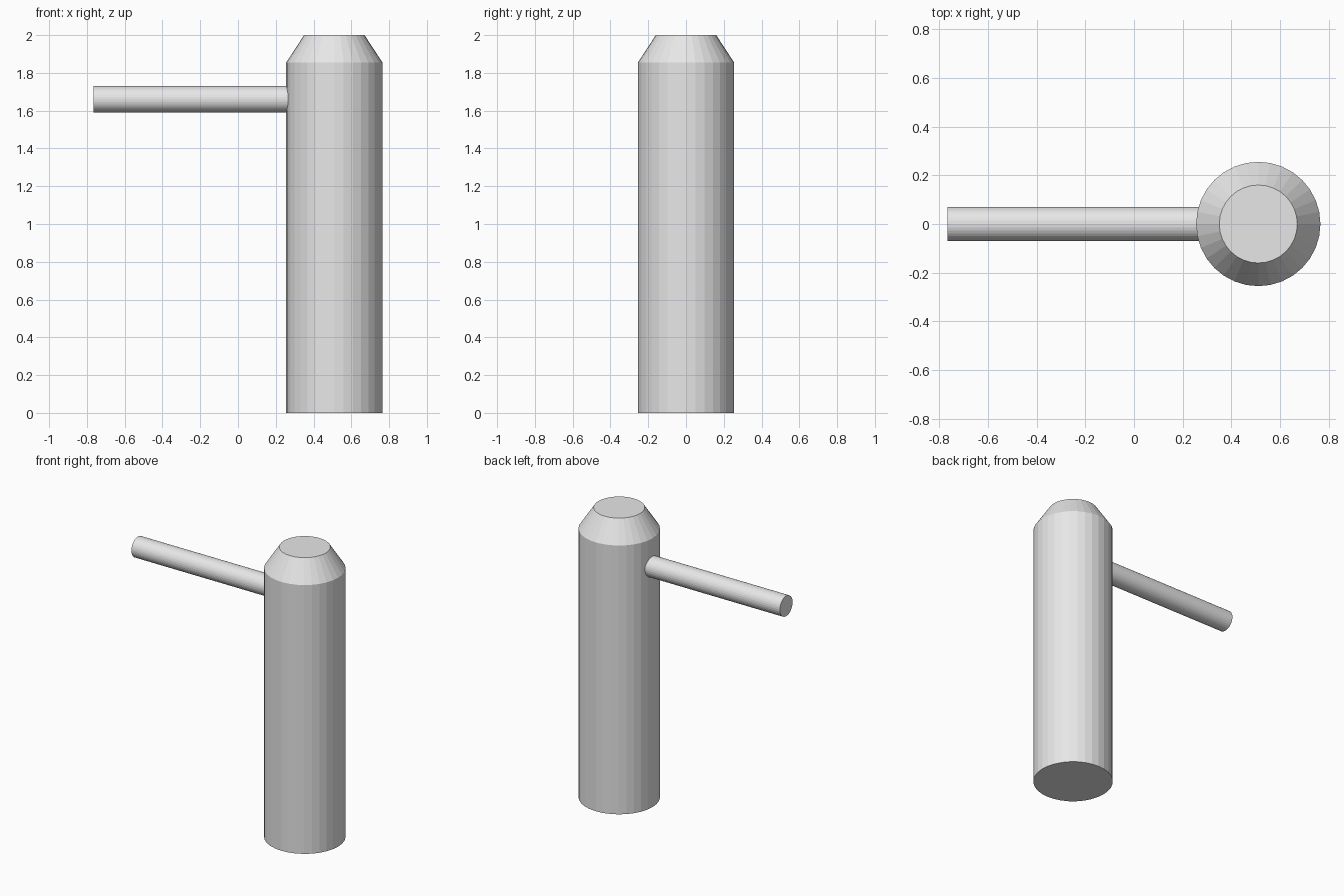
import bpy
from math import pi

cube = bpy.data.objects.get("Cube")
if cube:
    bpy.data.objects.remove(cube, do_unlink=True)

# One plain grey for the whole model
grey = bpy.data.materials.new("light grey")
grey.use_nodes = True
colour = (0.8, 0.8, 0.8, 1)
grey.diffuse_color = colour
grey.node_tree.nodes["Principled BSDF"].inputs["Base Color"].default_value = colour

SIDES = 32
BODY_X, BODY_R, TOP_R = 0.51, 0.255, 0.16
SHOULDER_Z, TOP_Z = 1.855, 2.0
BAR_R, BAR_Z, BAR_END = 0.07, 1.66, -0.765


def finish(obj, name):
    obj.name = name
    obj.data.materials.append(grey)


# Upright post: the top face is extruded and narrowed into a chamfered cap
bpy.ops.mesh.primitive_cylinder_add(vertices=SIDES, radius=BODY_R, depth=SHOULDER_Z,
                                    location=(BODY_X, 0, SHOULDER_Z / 2))
post = bpy.context.object
bpy.ops.object.mode_set(mode='EDIT')
bpy.ops.mesh.select_all(action='DESELECT')
bpy.ops.object.mode_set(mode='OBJECT')
for face in post.data.polygons:
    face.select = face.normal.z > 0.9
bpy.ops.object.mode_set(mode='EDIT')
bpy.ops.mesh.extrude_region_move(
    TRANSFORM_OT_translate={"value": (0, 0, TOP_Z - SHOULDER_Z)})
bpy.ops.transform.resize(value=(TOP_R / BODY_R, TOP_R / BODY_R, 1))
bpy.ops.object.mode_set(mode='OBJECT')
finish(post, "post")

# Side bar running from its free end into the post
length = BODY_X - BODY_R / 2 - BAR_END
bpy.ops.mesh.primitive_cylinder_add(vertices=SIDES, radius=BAR_R, depth=length,
                                    location=(BAR_END + length / 2, 0, BAR_Z),
                                    rotation=(0, -pi / 2, 0))
finish(bpy.context.object, "side_bar")
